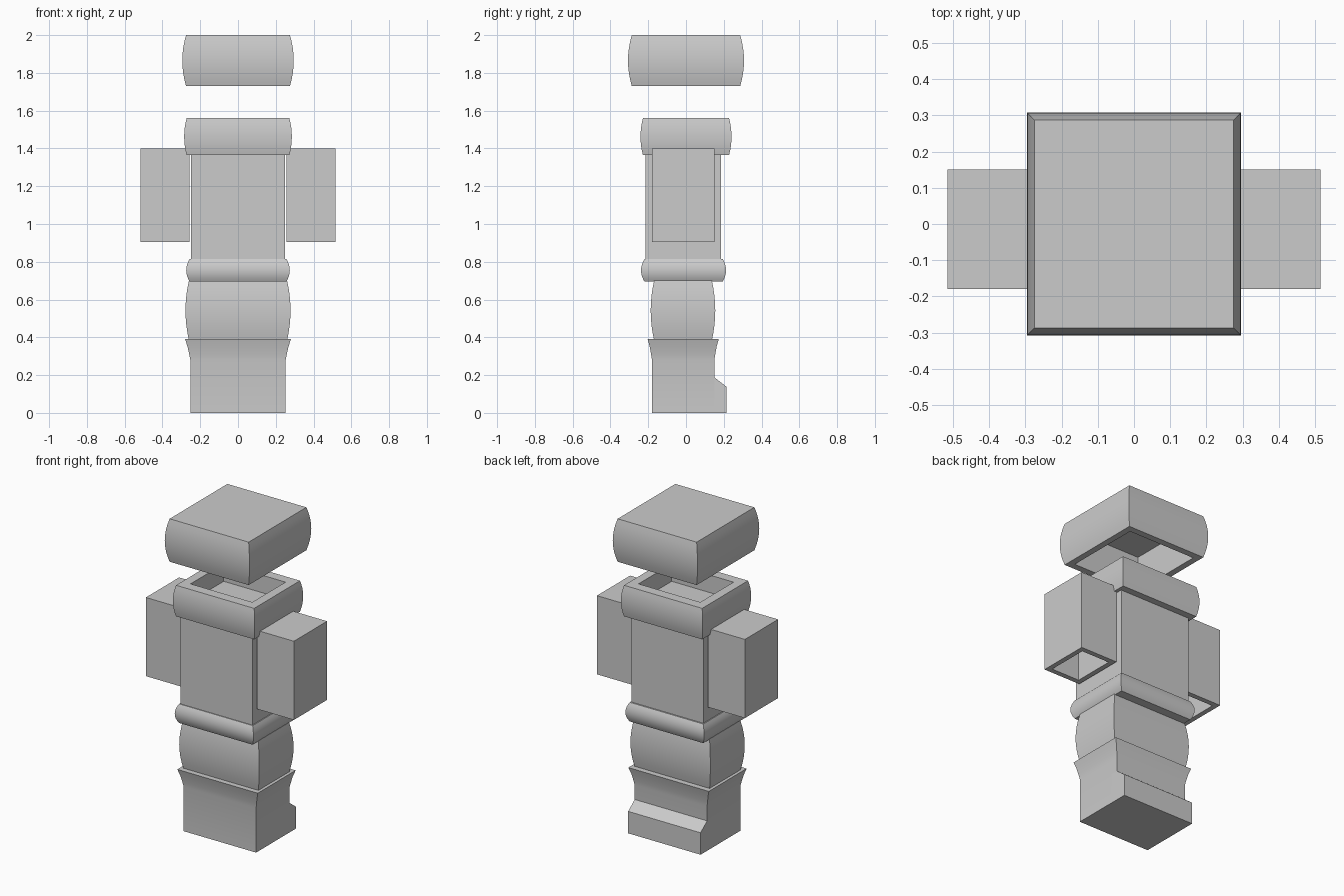
import bpy, bmesh

cube = bpy.data.objects.get("Cube")
if cube:
    bpy.data.objects.remove(cube, do_unlink=True)

GREY = (0.6, 0.6, 0.6, 1)
grey = bpy.data.materials.new("plain_grey")
grey.use_nodes = True
grey.diffuse_color = GREY
grey.node_tree.nodes["Principled BSDF"].inputs["Base Color"].default_value = GREY


def finish(name, bm):
    """Turn a bmesh into a smooth-shaded object with sharp corners."""
    bmesh.ops.recalc_face_normals(bm, faces=bm.faces)
    mesh = bpy.data.meshes.new(name)
    bm.to_mesh(mesh)
    bm.free()
    mesh.materials.append(grey)
    obj = bpy.data.objects.new(name, mesh)
    bpy.context.collection.objects.link(obj)
    bpy.ops.object.select_all(action="DESELECT")
    obj.select_set(True)
    bpy.context.view_layer.objects.active = obj
    bpy.ops.object.shade_smooth_by_angle(angle=0.52)
    return obj


def loft(name, rings, cx=0, cy=0):
    """Stack rectangles (half x, half y, z), capped at both ends."""
    bm = bmesh.new()
    loops = [[bm.verts.new((cx + sx * hx, cy + sy * hy, z))
              for sx, sy in ((-1, -1), (1, -1), (1, 1), (-1, 1))]
             for hx, hy, z in rings]
    for a, b in zip(loops, loops[1:]):
        for i in range(4):
            j = (i + 1) % 4
            bm.faces.new((a[i], a[j], b[j], b[i]))
    bm.faces.new(loops[0])
    bm.faces.new(loops[-1])
    return finish(name, bm)


def bulge(hx, hy, z0, z1, swell, steps=8):
    """Rings whose sides swell outward in a shallow arc."""
    rings = []
    for i in range(steps + 1):
        t = i / steps
        s = swell * 4 * t * (1 - t)
        rings.append((hx + s, hy + s, z0 + t * (z1 - z0)))
    return rings


# Floating head, hollow from below
loft("head", [(0.235, 0.245, 1.95), (0.235, 0.245, 1.73)]
     + bulge(0.275, 0.287, 1.73, 2.0, 0.02))

# Collar with a recessed opening on top
loft("collar", bulge(0.272, 0.228, 1.365, 1.56, 0.013)
     + [(0.215, 0.165, 1.56), (0.215, 0.165, 1.45)])

# Torso, belt and hips
loft("torso", [(0.25, 0.2, 0.8), (0.25, 0.2, 1.4)], cy=-0.015)
loft("belt", bulge(0.256, 0.207, 0.695, 0.815, 0.018), cy=-0.013)
loft("hips", bulge(0.26, 0.153, 0.385, 0.7, 0.018), cy=-0.016)

# Arms, hollow from below
for side, name in ((1, "left_arm"), (-1, "right_arm")):
    loft(name, [(0.098, 0.133, 1.365), (0.098, 0.133, 0.905),
                (0.129, 0.165, 0.905), (0.129, 0.165, 1.4)],
         cx=side * 0.386, cy=-0.015)

# Legs with a flared top
loft("legs", [(0.252, 0.165, 0), (0.252, 0.165, 0.28), (0.258, 0.17, 0.31),
              (0.267, 0.177, 0.35), (0.28, 0.188, 0.39)], cy=-0.015)

# Toe block with a sloped top, extruded across the width
bm = bmesh.new()
profile = [(0.1, 0), (0.215, 0), (0.215, 0.138), (0.15, 0.188), (0.1, 0.188)]
face = bm.faces.new([bm.verts.new((-0.252, y, z)) for y, z in profile])
out = bmesh.ops.extrude_face_region(bm, geom=[face], use_keep_orig=True)
for v in out["geom"]:
    if isinstance(v, bmesh.types.BMVert):
        v.co.x = 0.252
finish("toe_block", bm)
